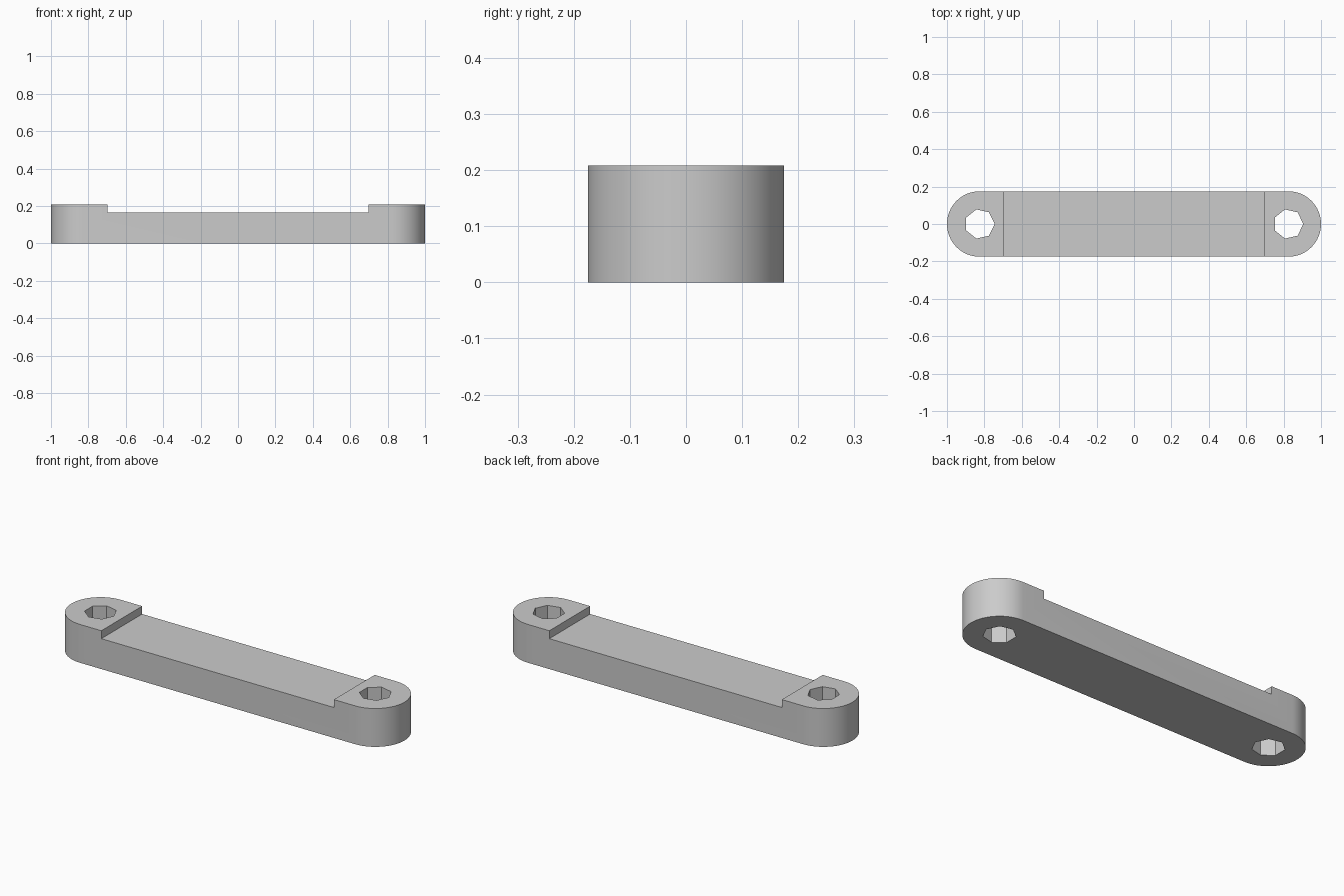
import bpy
import bmesh
from math import cos, sin, pi, radians
from mathutils import Matrix

RADIUS = 0.175      # rounded end radius
PIVOT = 0.825       # hole centre distance from the middle
HEIGHT = 0.208      # height of the raised ends
RECESS = 0.165      # height of the lowered middle
STEP = 0.698        # where the raised ends begin

cube = bpy.data.objects.get("Cube")
if cube:
    bpy.data.objects.remove(cube, do_unlink=True)

grey = bpy.data.materials.new("light grey")
grey.use_nodes = True
colour = (0.6, 0.6, 0.6, 1)
grey.diffuse_color = colour
grey.node_tree.nodes["Principled BSDF"].inputs["Base Color"].default_value = colour


def prism(name, outline, z0, z1):
    """Extrude a flat outline between two heights."""
    bm = bmesh.new()
    base = bm.faces.new([bm.verts.new((x, y, z0)) for x, y in outline])
    top = bmesh.ops.extrude_face_region(bm, geom=[base])["geom"]
    verts = [v for v in top if isinstance(v, bmesh.types.BMVert)]
    bmesh.ops.translate(bm, verts=verts, vec=(0, 0, z1 - z0))
    bmesh.ops.recalc_face_normals(bm, faces=bm.faces)
    mesh = bpy.data.meshes.new(name)
    bm.to_mesh(mesh)
    bm.free()
    obj = bpy.data.objects.new(name, mesh)
    bpy.context.collection.objects.link(obj)
    return obj


def arc(cx, radius, start, end, steps):
    angles = [start + (end - start) * i / steps for i in range(steps + 1)]
    return [(cx + radius * cos(a), radius * sin(a)) for a in angles]


# Link bar with two rounded ends
outline = arc(PIVOT, RADIUS, -pi / 2, pi / 2, 32) + arc(-PIVOT, RADIUS, pi / 2, 3 * pi / 2, 32)
bar = prism("link_bar", outline, 0, HEIGHT)
bar.data.materials.append(grey)

# Cutters: lowered middle and a seven-sided hole at each end
cutters = [prism("recess_cutter", [(-STEP, -1), (STEP, -1), (STEP, 1), (-STEP, 1)], RECESS, 1)]
for side in (-1, 1):
    hole = arc(side * PIVOT, 0.08, 0, 2 * pi, 7)[:-1]
    cutters.append(prism("hole_cutter", hole, -1, 1))

bpy.context.view_layer.objects.active = bar
bar.select_set(True)
for cutter in cutters:
    cutter.hide_render = True
    mod = bar.modifiers.new("cut", 'BOOLEAN')
    mod.operation = 'DIFFERENCE'
    mod.solver = 'EXACT'
    mod.object = cutter
    bpy.ops.object.modifier_apply(modifier=mod.name)
    bpy.data.objects.remove(cutter, do_unlink=True)

# Smooth round ends, crisp steps and hole facets
bpy.ops.object.select_all(action='DESELECT')
bar.select_set(True)
bpy.ops.object.shade_smooth_by_angle(angle=radians(30))
